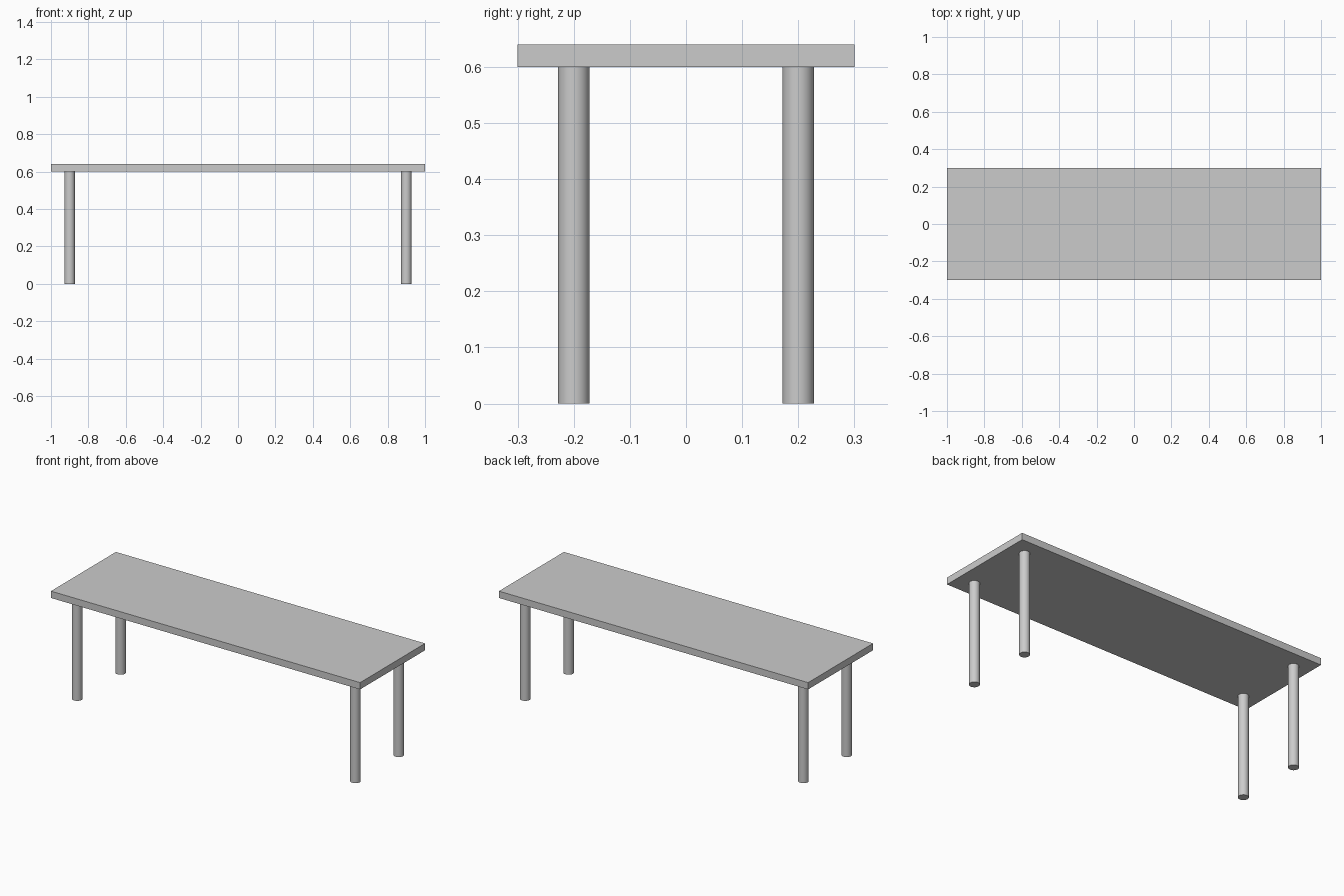
import bpy
import math

default_cube = bpy.data.objects.get("Cube")
if default_cube:
    bpy.data.objects.remove(default_cube, do_unlink=True)

# Overall dimensions
LENGTH, DEPTH = 2.0, 0.6
LEG_HEIGHT, TOP_THICKNESS = 0.6, 0.04
LEG_RADIUS = 0.028
LEG_X, LEG_Y = 0.9, 0.2

# Single grey finish
grey = bpy.data.materials.new("plain_grey")
grey.use_nodes = True
colour = (0.6, 0.6, 0.6, 1.0)
grey.diffuse_color = colour
grey.node_tree.nodes["Principled BSDF"].inputs["Base Color"].default_value = colour


def finish(name):
    obj = bpy.context.object
    obj.name = name
    obj.data.name = name
    obj.data.materials.append(grey)
    return obj


# Table top
bpy.ops.mesh.primitive_cube_add(size=1, location=(0, 0, LEG_HEIGHT + TOP_THICKNESS / 2))
top = finish("table_top")
top.scale = (LENGTH, DEPTH, TOP_THICKNESS)
bpy.ops.object.transform_apply(location=False, rotation=False, scale=True)

# Four round legs
for end, y in (("front", -LEG_Y), ("back", LEG_Y)):
    for side, x in (("right", -LEG_X), ("left", LEG_X)):
        bpy.ops.mesh.primitive_cylinder_add(
            vertices=32, radius=LEG_RADIUS, depth=LEG_HEIGHT,
            location=(x, y, LEG_HEIGHT / 2))
        finish(f"{end}_{side}_leg")
        bpy.ops.object.shade_smooth_by_angle(angle=math.radians(30))
